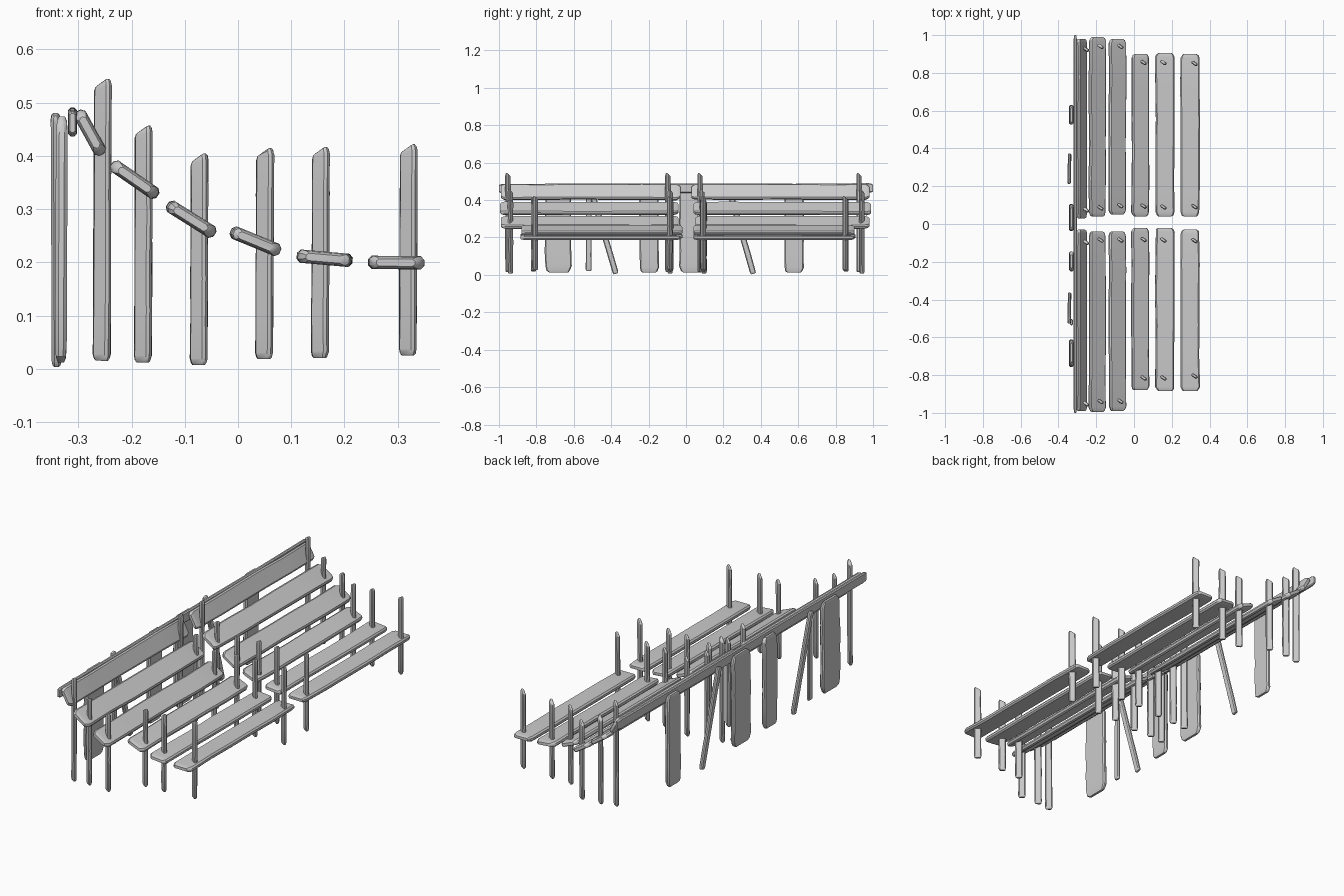
import bpy, bmesh, math, random
from mathutils import Vector, Matrix

if "Cube" in bpy.data.objects:
    bpy.data.objects.remove(bpy.data.objects["Cube"])

random.seed(4)


def board(name, start, end, width_dir, width, thick, corner=0.3, wobble=0.03, slant=0.0):
    """Worn wooden board: chamfered section lofted along its length with rounded ends."""
    start, end = Vector(start), Vector(end)
    length = (end - start).length
    axis = (end - start).normalized()
    side = Vector(width_dir)
    side = (side - axis * side.dot(axis)).normalized()
    normal = axis.cross(side)
    r = corner * width                      # length of the rounded end
    stations = [(0, .70, .55), (.3 * r, .88, .85), (r, 1, 1)]
    n = 5
    stations += [(r + (length - 2 * r) * i / n, 1, 1) for i in range(1, n)]
    stations += [(length - r, 1, 1), (length - .3 * r, .88, .85), (length, .70, .55)]
    c = min(width, thick) * 0.28            # edge chamfer
    a, b = width / 2, thick / 2
    profile = [(a, -b + c), (a, b - c), (a - c, b), (-a + c, b),
               (-a, b - c), (-a, -b + c), (-a + c, -b), (a - c, -b)]
    bm = bmesh.new()
    rings = []
    for d, sw, st in stations:
        sw *= 1 - random.uniform(0, wobble * 2)
        off = random.uniform(-wobble, wobble) * width * 0.6
        ring = []
        for u, v in profile:
            drop = slant * (a - u) * (d / length) ** 8   # angled cut at the far end
            ring.append(bm.verts.new(start + axis * (d - drop) + side * (u * sw + off)
                                     + normal * (v * st)))
        rings.append(ring)
    for p, q in zip(rings, rings[1:]):
        for i in range(8):
            j = (i + 1) % 8
            bm.faces.new((p[i], p[j], q[j], q[i]))
    bm.faces.new(rings[0][::-1])
    bm.faces.new(rings[-1])
    bmesh.ops.recalc_face_normals(bm, faces=bm.faces)
    mesh = bpy.data.meshes.new(name)
    bm.to_mesh(mesh)
    bm.free()
    mesh.shade_smooth()
    mesh.set_sharp_from_angle(angle=math.radians(35))
    obj = bpy.data.objects.new(name, mesh)
    bpy.context.collection.objects.link(obj)
    return obj


# Each row: upper edge (x, z), lower edge (x, z), y range left, y range right
rows = [
    ((-.300, .483), (-.256, .403), (-.99, -.03), (.03, .98)),
    ((-.236, .384), (-.152, .326), (-.995, -.04), (.04, .99)),
    ((-.131, .308), (-.045, .254), (-.99, -.04), (.05, .98)),
    ((-.012, .258), (.078, .221), (-.88, -.02), (.04, .90)),
    ((.113, .212), (.215, .203), (-.885, -.02), (.04, .905)),
    ((.246, .200), (.348, .199), (-.885, -.03), (.04, .90)),
]
# Posts per row: x, bottom z, top z, y positions
posts = [
    (-.257, .015, .545, (-.952, -.097, .075, .925)),
    (-.180, .012, .457, (-.940, -.085, .085, .940)),
    (-.075, .007, .405, (-.938, -.085, .097, .940)),
    (.048, .018, .415, (-.815, -.082, .095, .855)),
    (.153, .020, .417, (-.815, -.085, .090, .855)),
    (.318, .025, .422, (-.805, -.088, .092, .850)),
]

# Seat and back slats
for k, (hi, lo, left, right) in enumerate(rows, 1):
    cx, cz = (hi[0] + lo[0]) / 2, (hi[1] + lo[1]) / 2
    wd = (lo[0] - hi[0], 0, lo[1] - hi[1])
    for tag, (y0, y1) in (("left", left), ("right", right)):
        board(f"slat_{tag}_{k}", (cx, y0, cz), (cx, y1, cz), wd, Vector(wd).length + .002, .025, .22)

# Upright posts through the slat ends
turn = math.radians(-35)
for k, (x, z0, z1, ys) in enumerate(posts, 1):
    for m, y in enumerate(ys, 1):
        board(f"post_{k}_{m}", (x + .001, y, z0), (x - .001 + .004, y, z1),
              (math.cos(turn), math.sin(turn), 0), .036, .017, .35, .03, .4)

# Long top rail behind the back slats
board("top_rail", (-.311, -1, .462), (-.311, 1, .464), (0, 0, 1), .052, .017, .5)

# Wide fence boards behind the rail
for k, (y0, y1) in enumerate([(-.755, -.61), (-.25, -.145), (-.04, .105), (.525, .63)], 1):
    y = (y0 + y1) / 2
    board(f"rear_board_{k}", (-.333, y, .012), (-.331, y, .474), (0, 1, 0), y1 - y0, .022, .25)

# Slanted braces and a narrow upright
for k, (yb, yt) in enumerate([(-.375, -.515), (.36, .225)], 1):
    board(f"rear_brace_{k}", (-.341, yb, .006), (-.343, yt, .478), (0, 1, 0), .033, .018, .35)
board("rear_upright", (-.331, -.52, .02), (-.331, -.52, .44), (0, 1, 0), .032, .016, .35)
